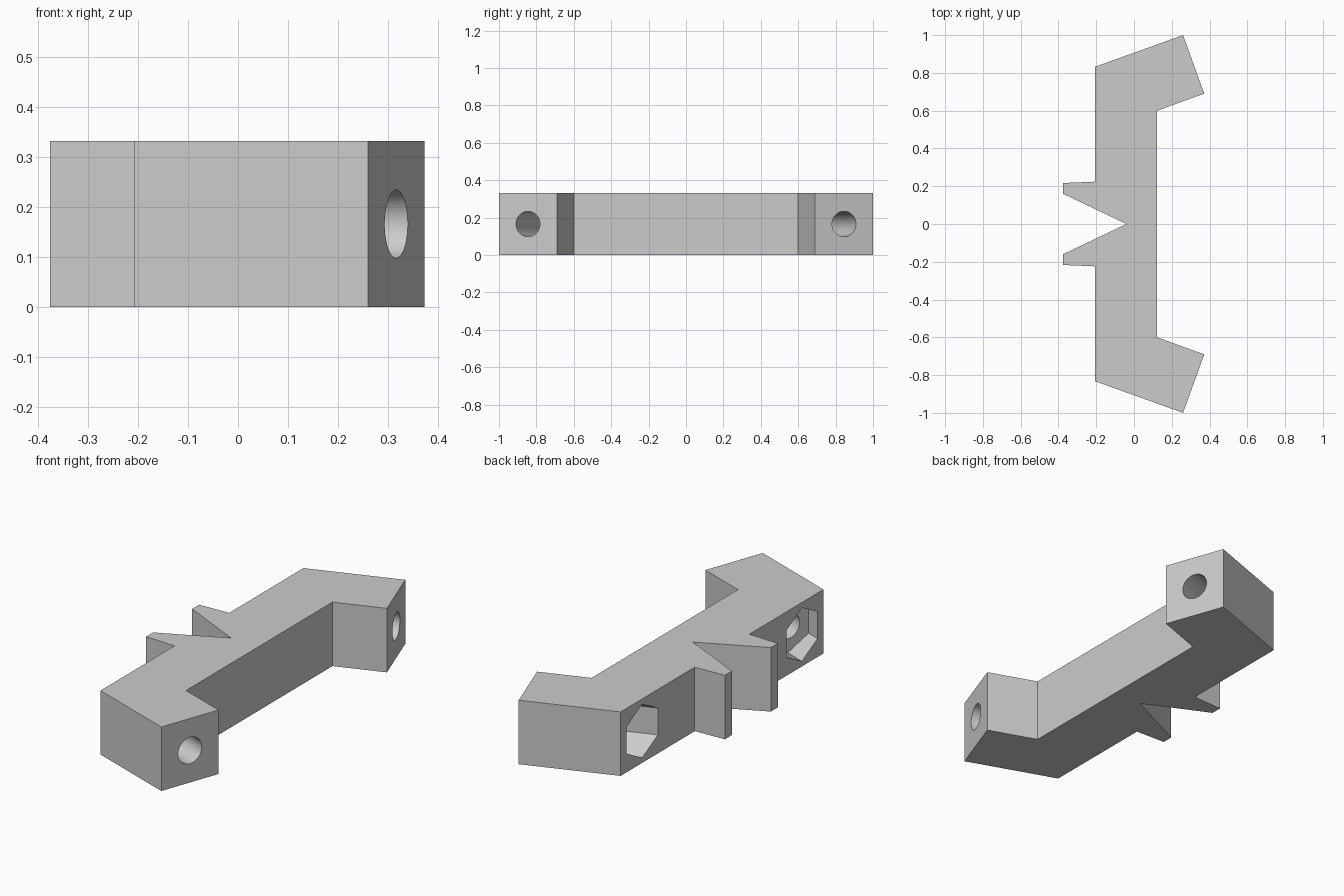
import bpy
import bmesh
from math import sin, cos, tau, radians
from mathutils import Vector

cube = bpy.data.objects.get("Cube")
if cube:
    bpy.data.objects.remove(cube, do_unlink=True)

HEIGHT = 0.332
UP = Vector((0, 0, 1))

grey = bpy.data.materials.new("light grey")
grey.use_nodes = True
colour = (0.6, 0.6, 0.6, 1)
grey.diffuse_color = colour
grey.node_tree.nodes["Principled BSDF"].inputs["Base Color"].default_value = colour


def extrude(name, outline, vector):
    """Solid prism from a closed outline pushed along a vector."""
    bm = bmesh.new()
    base = bm.faces.new([bm.verts.new(p) for p in outline])
    result = bmesh.ops.extrude_face_region(bm, geom=[base], use_keep_orig=True)
    moved = [v for v in result["geom"] if isinstance(v, bmesh.types.BMVert)]
    bmesh.ops.translate(bm, verts=moved, vec=vector)
    bmesh.ops.recalc_face_normals(bm, faces=bm.faces)
    mesh = bpy.data.meshes.new(name)
    bm.to_mesh(mesh)
    bm.free()
    mesh.materials.append(grey)
    obj = bpy.data.objects.new(name, mesh)
    bpy.context.collection.objects.link(obj)
    return obj


def cut(target, sides, radius, start, vector):
    """Bore a regular prism, one corner pointing up, out of the target."""
    side = UP.cross(vector).normalized()
    ring = [start + radius * (UP * cos(tau * k / sides) + side * sin(tau * k / sides))
            for k in range(sides)]
    cutter = extrude("cutter", ring, vector)
    cutter.hide_render = True
    mod = target.modifiers.new("bore", "BOOLEAN")
    mod.operation = "DIFFERENCE"
    mod.solver = "EXACT"
    mod.object = cutter
    bpy.context.view_layer.objects.active = target
    bpy.ops.object.modifier_apply(modifier=mod.name)
    bpy.data.objects.remove(cutter, do_unlink=True)


# Bracket body: half outline with angled arm and clip prong, mirrored in y
half = [(0.122, 0.6), (0.372, 0.69), (0.26, 1.0), (-0.207, 0.832),
        (-0.207, 0.224), (-0.375, 0.217), (-0.375, 0.16)]
notch = [(-0.04, 0)]
outline = half + notch + [(x, -y) for x, y in reversed(half)]
bracket = extrude("bracket", [Vector((x, y, 0)) for x, y in outline], UP * HEIGHT)

# Screw hole through each arm, with a hexagonal nut pocket at the back
tilt = radians(20)
for s in (1, -1):
    axis = Vector((cos(tilt), s * sin(tilt), 0))
    end = Vector((0.316, s * 0.845, HEIGHT / 2))
    cut(bracket, 6, 0.139, end - axis * 0.44, axis * -0.35)
    cut(bracket, 48, 0.068, end + axis * 0.06, axis * -0.56)

# Smooth bores, sharp edges elsewhere
bpy.ops.object.select_all(action="DESELECT")
bracket.select_set(True)
bpy.context.view_layer.objects.active = bracket
bpy.ops.object.shade_smooth_by_angle(angle=radians(30))
